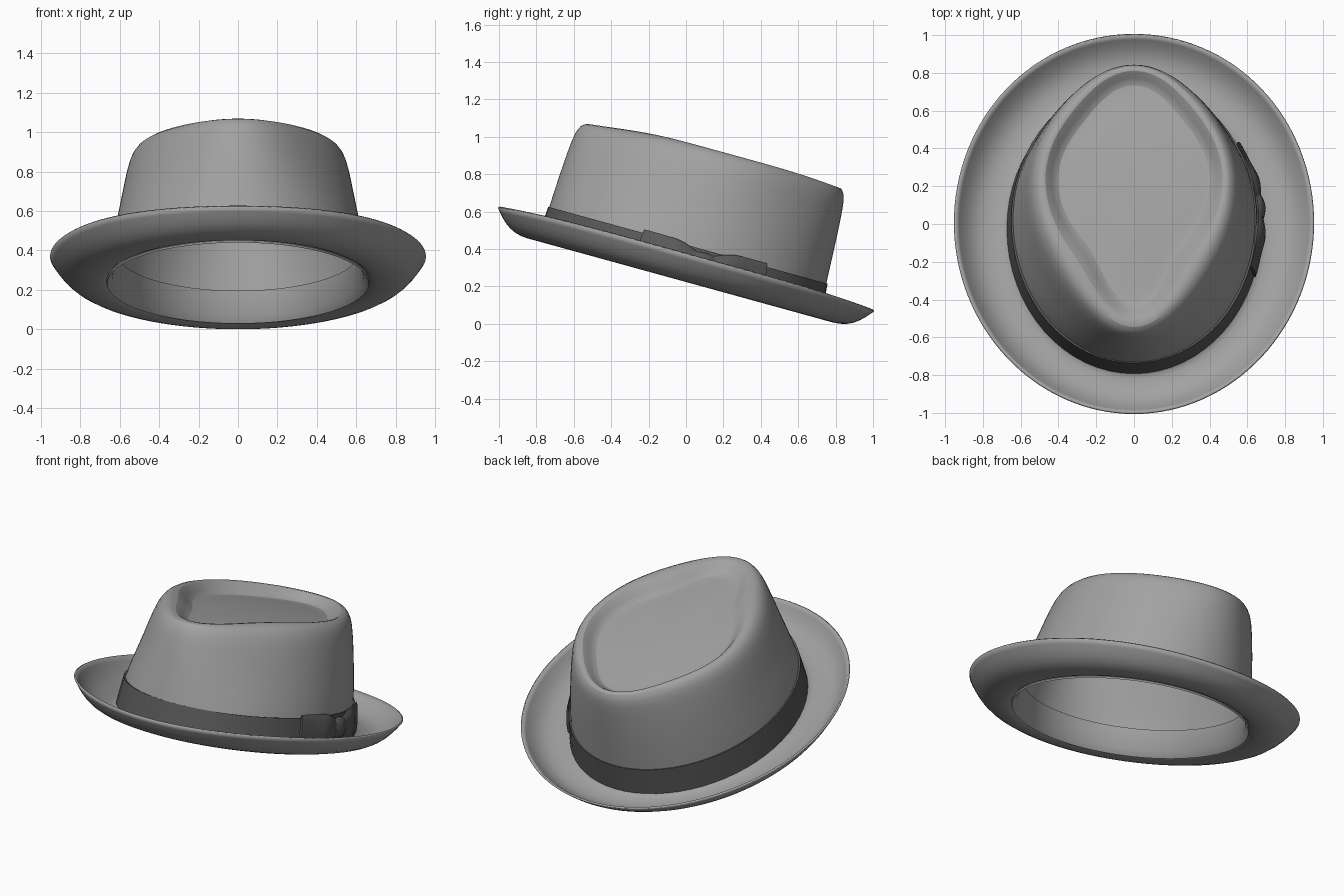
import bpy, bmesh
from math import sin, cos, pi, radians, exp
from mathutils import Matrix, Vector

if "Cube" in bpy.data.objects:
    bpy.data.objects.remove(bpy.data.objects["Cube"])

SEG = 64
TILT = Matrix.Translation((0, 0, 0.347)) @ Matrix.Rotation(radians(-15.4), 4, 'X')


def ring(a, front, back, wf, ws=None, wb=None, kf=0.0, kb=0.0, c=0.0):
    """Egg / rounded-diamond ring: half width a, front and back ends, heights front/side/back."""
    ws = wf if ws is None else ws
    wb = wf if wb is None else wb
    pts = []
    for i in range(SEG):
        t = 2 * pi * i / SEG
        s, co = sin(t), cos(t)
        end, w, k = (back, wb, kb) if s > 0 else (front, wf, kf)
        r = 1 - k * sin(2 * t) ** 2
        pts.append((a * co * r, c + abs(end - c) * s * r, ws + (w - ws) * s ** 4))
    return pts


def loft(name, rings, mat, cap=None, cap_ends=False, closed=False):
    bm = bmesh.new()
    rows = [[bm.verts.new(TILT @ Vector(p)) for p in r] for r in rings]
    n = len(rows[0])
    pairs = list(zip(rows, rows[1:]))
    if closed:
        pairs.append((rows[-1], rows[0]))
    for A, B in pairs:
        for i in range(n):
            j = (i + 1) % n
            bm.faces.new((A[i], B[i], B[j], A[j]))
    if cap:
        v = bm.verts.new(TILT @ Vector(cap))
        for i in range(n):
            bm.faces.new((v, rows[0][i], rows[0][(i + 1) % n]))
    if cap_ends:
        bm.faces.new(rows[0])
        bm.faces.new(rows[-1][::-1])
    if closed or cap_ends:
        bmesh.ops.recalc_face_normals(bm, faces=bm.faces)
    me = bpy.data.meshes.new(name)
    bm.to_mesh(me)
    bm.free()
    ob = bpy.data.objects.new(name, me)
    bpy.context.collection.objects.link(ob)
    me.materials.append(mat)
    for o in bpy.context.selected_objects:
        o.select_set(False)
    bpy.context.view_layer.objects.active = ob
    ob.select_set(True)
    bpy.ops.object.shade_smooth_by_angle(angle=radians(40))
    return ob


def grey(name, v):
    m = bpy.data.materials.new(name)
    m.diffuse_color = (v, v, v, 1)
    m.use_nodes = True
    m.node_tree.nodes["Principled BSDF"].inputs["Base Color"].default_value = m.diffuse_color
    return m


felt_mat, ribbon = grey("felt", .36), grey("ribbon", .1)

# felt body: dented crown, side wall and upturned brim in one sheet
felt = loft("crown_and_brim", [
    ring(.20, -.24, .33, .545, kf=.2, kb=.1, c=.09),
    ring(.36, -.53, .57, .52, .54, .53, .2, .1, .09),
    ring(.405, -.585, .62, .512, .53, .525, .2, .1, .09),
    ring(.435, -.63, .65, .535, .56, .55, .18, .09, .09),
    ring(.47, -.68, .682, .564, .61, .592, .14, .07, .08),
    ring(.505, -.722, .708, .556, .605, .585, .10, .06, .07),
    ring(.54, -.748, .73, .52, .57, .545, .075, .05, .06),
    ring(.565, -.76, .738, .45, .49, .47, .06, .04, .05),
    ring(.594, -.769, .747, .33, kf=.04, kb=.02, c=.04),
    ring(.62, -.776, .753, .20, kf=.02, kb=.01, c=.02),
    ring(.645, -.781, .759, .06),
    ring(.658, -.785, .765, -.06),
    ring(.668, -.79, .775, -.092),
    ring(.70, -.815, .805, -.105),
    ring(.79, -.885, .885, -.105),
    ring(.86, -.95, .95, -.082, -.074),
    ring(.91, -1.0, 1.0, -.037, -.02),
    ring(.945, -1.036, 1.036, .008, .033),
], felt_mat, cap=(0, .05, .55))
sub = felt.modifiers.new("smooth", 'SUBSURF')
sub.levels = sub.render_levels = 1
sol = felt.modifiers.new("thickness", 'SOLIDIFY')
sol.thickness, sol.offset = .012, -1

# ribbon band around the crown base
loft("hat_band", [
    ring(.638, -.776, .754, .074),
    ring(.650, -.785, .764, .076),
    ring(.674, -.797, .780, -.096),
    ring(.655, -.780, .760, -.096),
], ribbon, closed=True)

# inner sweatband
loft("sweatband", [
    ring(.632, -.768, .746, .046),
    ring(.614, -.750, .728, .046),
    ring(.636, -.758, .746, -.08),
    ring(.664, -.780, .768, -.116),
    ring(.668, -.785, .772, -.106),
    ring(.645, -.770, .755, -.06),
], felt_mat, closed=True)


def section(theta, h, t, n=12):
    """Flattened tube section lying on the band at angle theta."""
    pts = []
    for i in range(n):
        p = 2 * pi * i / n
        w = h * sin(p)
        off = t * cos(p) - .12 * w
        pts.append(((.667 + off) * cos(theta), (.785 + off) * sin(theta), w))
    return pts


# side bow: two fanned loops pinched in the middle, plus knot
bow = []
for i in range(25):
    s = i / 12 - 1
    pinch = exp(-(s / .28) ** 2)
    bow.append(section(.12 + .46 * s, .096 - .05 * pinch,
                       .012 + .018 * exp(-((abs(s) - .4) / .22) ** 2)))
loft("bow", bow, ribbon, cap_ends=True)
loft("bow_knot", [section(.12 + .075 * s, .05 + .012 * (1 - s * s), .02 + .014 * (1 - s * s))
                  for s in (-1, -.6, -.2, .2, .6, 1)], ribbon, cap_ends=True)

# rest the tilted hat on the ground
bpy.context.view_layer.update()
dg = bpy.context.evaluated_depsgraph_get()
low = min(v.co.z for v in felt.evaluated_get(dg).data.vertices)
for ob in bpy.context.collection.objects:
    ob.location.z -= low
